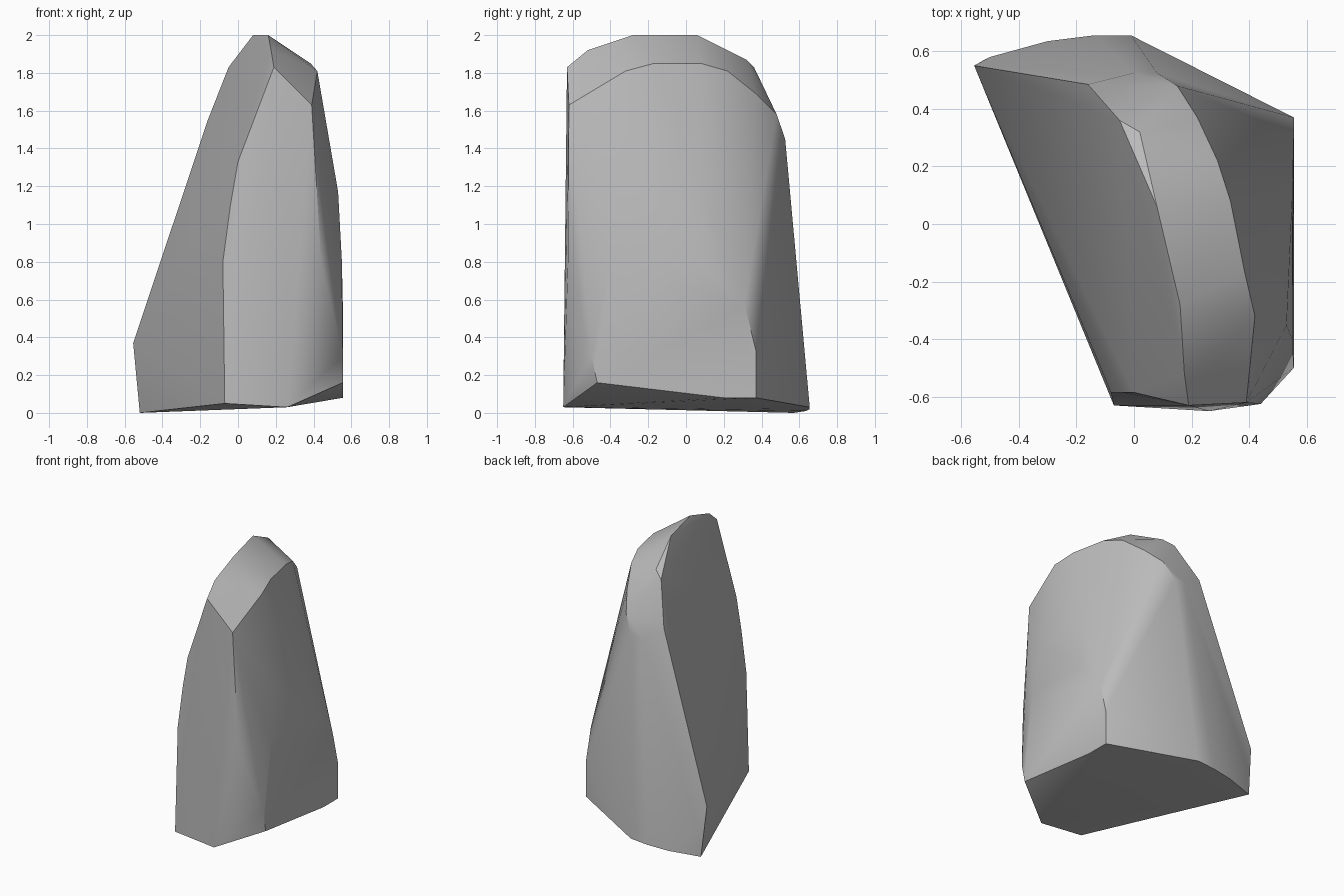
import bpy
import bmesh
import math

# Remove the default object only
default_cube = bpy.data.objects.get("Cube")
if default_cube:
    bpy.data.objects.remove(default_cube, do_unlink=True)


def make_material(name, shade):
    material = bpy.data.materials.new(name)
    colour = (shade, shade, shade, 1)
    material.diffuse_color = colour
    material.use_nodes = True
    for node in material.node_tree.nodes:
        if node.type == "BSDF_PRINCIPLED":
            node.inputs["Base Color"].default_value = colour
            node.inputs["Roughness"].default_value = 0.9
    return material


def hull_from_profiles(name, profiles, material):
    """Stretch a convex skin over the edge profiles of a stone."""
    bm = bmesh.new()
    for profile in profiles:
        for point in profile:
            bm.verts.new(point)
    bmesh.ops.convex_hull(bm, input=bm.verts)
    loose = [v for v in bm.verts if not v.link_faces]
    bmesh.ops.delete(bm, geom=loose, context="VERTS")
    bmesh.ops.recalc_face_normals(bm, faces=bm.faces)
    # Merge nearly coplanar triangles into clean facets
    bmesh.ops.dissolve_limit(bm, angle_limit=math.radians(1),
                             verts=bm.verts, edges=bm.edges)
    mesh = bpy.data.meshes.new(name)
    bm.to_mesh(mesh)
    bm.free()
    mesh.materials.append(material)
    stone = bpy.data.objects.new(name, mesh)
    bpy.context.collection.objects.link(stone)
    return stone


# Rounded crest: upper left rim, running front to back
crest_left = [
    (.19, -.63, 1.83), (.175, -.52, 1.92), (.16, -.28, 2), (.08, .06, 2),
    (.02, .32, 1.87), (-.05, .36, 1.83), (-.16, .485, 1.55),
]

# Lower right rim of the crest bevel
crest_right = [
    (.39, -.62, 1.63), (.42, -.32, 1.81), (.385, -.17, 1.85),
    (.335, .08, 1.85), (.29, .22, 1.81), (.22, .37, 1.69),
    (.15, .48, 1.58), (.08, .525, 1.45), (0, .525, 1.45),
]

# Front face: bowed left edge, then the right edge
front_left = [
    (-.07, -.63, .05), (-.08, -.585, .8), (-.04, -.585, 1.1),
    (0, -.585, 1.33), (.1, -.6, 1.6),
]
front_right = [(.26, -.65, .03), (.44, -.625, .8)]

# Broad right side, leaning in towards the crest
right_side = [
    (.555, -.47, .16), (.555, -.5, .3), (.55, -.4, .8), (.53, -.35, 1.17),
    (.5, .08, 1.17), (.55, .1, .8), (.555, .31, .57),
    (.555, .37, .33), (.555, .37, .08), (.555, .2, .08),
]

# Foot of the back and the far left corner
back_foot = [
    (-.01, .655, .03), (-.14, .655, .02), (-.3, .635, .01),
    (-.52, .57, 0), (-.5, .58, .2), (-.555, .55, .37),
]

stone_grey = make_material("stone grey", .5)
rock = hull_from_profiles(
    "standing_rock",
    [crest_left, crest_right, front_left, front_right, right_side, back_foot],
    stone_grey,
)

# Smooth the gentle curves and keep the chipped edges crisp
bpy.ops.object.select_all(action="DESELECT")
rock.select_set(True)
bpy.context.view_layer.objects.active = rock
bpy.ops.object.shade_smooth_by_angle(angle=math.radians(30))
